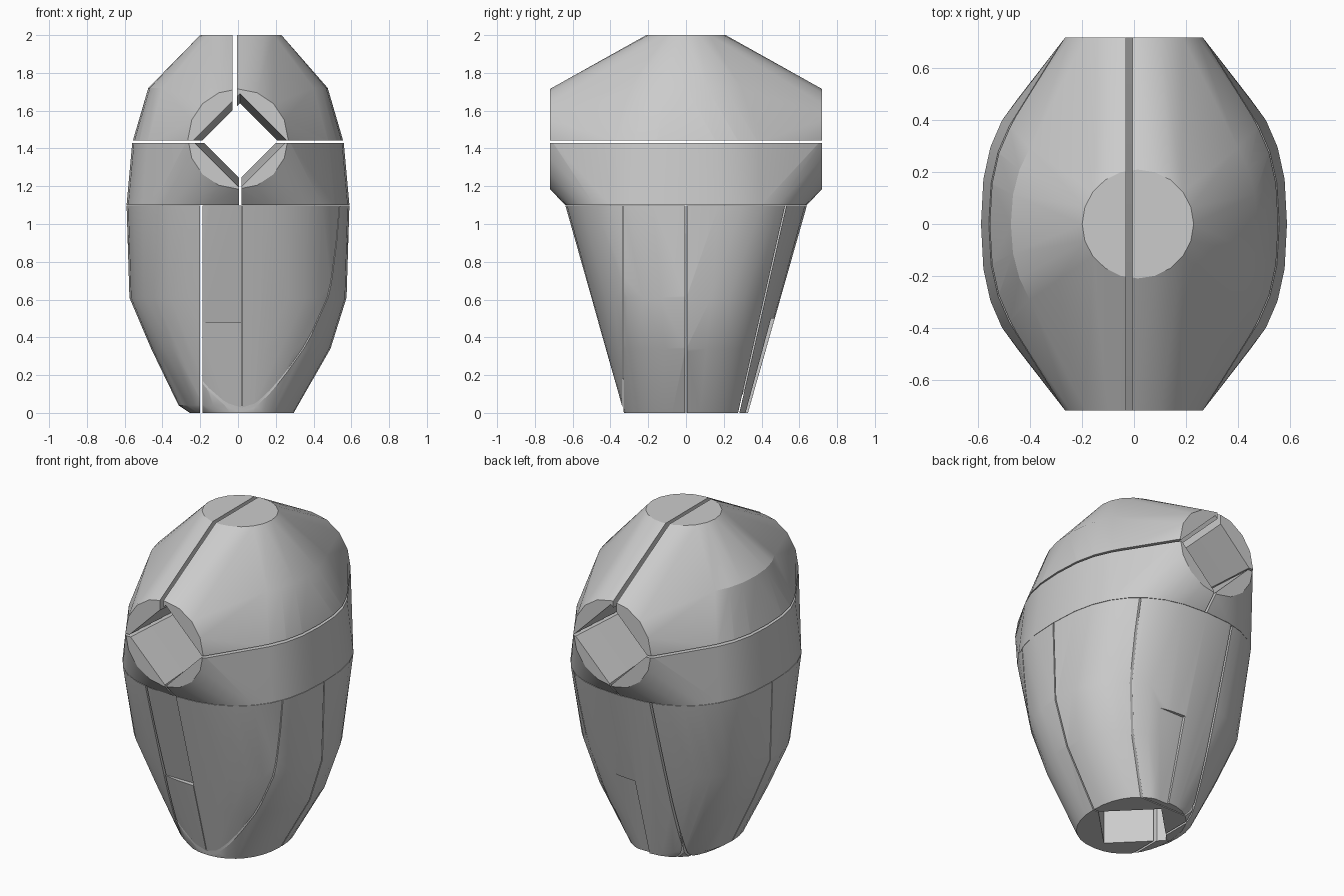
import bpy, bmesh, math
from mathutils import Vector

if "Cube" in bpy.data.objects:
    bpy.data.objects.remove(bpy.data.objects["Cube"])

grey = bpy.data.materials.new("plain_grey")
grey.use_nodes = True
COLOR = (0.6, 0.6, 0.6, 1)
grey.diffuse_color = COLOR
grey.node_tree.nodes["Principled BSDF"].inputs["Base Color"].default_value = COLOR


def ring(z, rx, ry, power=2.0, cx=0.0, n=32):
    """Horizontal superellipse of points."""
    pts = []
    for i in range(n):
        c, s = math.cos(math.tau * i / n), math.sin(math.tau * i / n)
        pts.append((cx + math.copysign(abs(c) ** (2 / power), c) * rx,
                    math.copysign(abs(s) ** (2 / power), s) * ry, z))
    return pts


def disc_y(y, z, r, n=16):
    """Upright circle of points facing the y axis."""
    return [(r * math.cos(math.tau * i / n), y, z + r * math.sin(math.tau * i / n))
            for i in range(n)]


def make_object(name, bm):
    bmesh.ops.recalc_face_normals(bm, faces=bm.faces)
    mesh = bpy.data.meshes.new(name)
    bm.to_mesh(mesh)
    bm.free()
    obj = bpy.data.objects.new(name, mesh)
    bpy.context.collection.objects.link(obj)
    return obj


def hull_piece(name, points, planes):
    """Convex hull trimmed by planes; the side the normal points to is removed."""
    bm = bmesh.new()
    for p in points:
        bm.verts.new(p)
    res = bmesh.ops.convex_hull(bm, input=bm.verts)
    junk = set(res["geom_interior"]) | set(res["geom_unused"])
    bmesh.ops.delete(bm, geom=[g for g in junk if isinstance(g, bmesh.types.BMVert)],
                     context='VERTS')
    for co, no in planes:
        geom = bm.verts[:] + bm.edges[:] + bm.faces[:]
        cut = bmesh.ops.bisect_plane(bm, geom=geom, dist=1e-5, plane_co=co,
                                     plane_no=no, clear_outer=True)
        edges = [g for g in cut["geom_cut"] if isinstance(g, bmesh.types.BMEdge)]
        bmesh.ops.holes_fill(bm, edges=edges)
    obj = make_object(name, bm)
    obj.data.materials.append(grey)
    return obj


def loft_cutter(name, sections):
    """Closed solid through matching sections, used only for cutting."""
    bm = bmesh.new()
    loops = [[bm.verts.new(p) for p in sec] for sec in sections]
    n = len(loops[0])
    for a, b in zip(loops, loops[1:]):
        for i in range(n):
            j = (i + 1) % n
            bm.faces.new((a[i], a[j], b[j], b[i]))
    bm.faces.new(loops[0])
    bm.faces.new(loops[-1])
    obj = make_object(name, bm)
    obj.hide_render = True
    return obj


def finish(obj, cutters):
    """Cut the part, then smooth its gentle edges."""
    bpy.ops.object.select_all(action='DESELECT')
    obj.select_set(True)
    bpy.context.view_layer.objects.active = obj
    for c in cutters:
        mod = obj.modifiers.new("cut", 'BOOLEAN')
        mod.object = c
        mod.operation = 'DIFFERENCE'
        mod.solver = 'EXACT'
        bpy.ops.object.modifier_apply(modifier=mod.name)
    bpy.ops.object.shade_smooth_by_angle(angle=math.radians(25))


X, Y, Z = Vector((1, 0, 0)), Vector((0, 1, 0)), Vector((0, 0, 1))


def below(axis, v):
    return (axis * v, axis)


def above(axis, v):
    return (axis * v, -axis)


# Cutters: diamond tunnel, diamond shaft and two shallow recesses
tunnel = loft_cutter("tunnel_cutter", [
    [(0.01 + r * a, y, 1.44 + r * b) for a, b in ((1, 0), (0, 1), (-1, 0), (0, -1))]
    for y, r in ((-0.76, 0.253), (0, 0.2), (0.76, 0.253))])
shaft = loft_cutter("shaft_cutter", [
    [(0.01 + 0.25 * a, 0.25 * b, z) for a, b in ((1, 0), (0, 1), (-1, 0), (0, -1))]
    for z in (-0.1, 0.95)])
front_recess = loft_cutter("front_recess_cutter", [
    [(x, -0.632, 1.1), (x, -0.435, 0.48), (x, -0.75, 0.48), (x, -0.75, 1.1)]
    for x in (-0.25, 0.02)])
back_recess = loft_cutter("back_recess_cutter", [
    [(x, 0.45, 0.5), (x, 0.315, 0.0), (x, 0.6, 0.0), (x, 0.6, 0.5)]
    for x in (0.02, 0.27)])

# Upper shell: cap and band, each in two halves
upper = (ring(2.0, 0.215, 0.21, cx=0.015, n=20)
         + disc_y(-0.72, 1.45, 0.265) + disc_y(0.72, 1.45, 0.265)
         + ring(1.1, 0.59, 0.64, 2.5) + ring(1.43, 0.56, 0.62, 2.4)
         + ring(1.72, 0.475, 0.5, 2.2))
cap, band = above(Z, 1.443), below(Z, 1.43)
for name, planes in (
        ("cap_left", [cap, above(X, -0.006)]),
        ("cap_right", [cap, below(X, -0.03)]),
        ("band_left", [band, above(X, 0.018)]),
        ("band_right", [band, below(X, 0.004)])):
    finish(hull_piece(name, upper, planes), [tunnel])

# Lower shell: tapering body split into panels by narrow gaps
lower = (ring(1.098, 0.59, 0.64, 2.5) + ring(0.61, 0.575, 0.495, 2.5)
         + ring(0.34, 0.475, 0.42, 2.4, cx=0.015)
         + ring(0.04, 0.315, 0.335, 2.2) + ring(0.0, 0.275, 0.328, 2.2, cx=0.02))
main, side = above(X, -0.187), below(X, -0.2)
slant = Vector((0, 0.97, -0.22)).normalized()
seam = Vector((0, 0.525, 1.1))
parts = (
    ("front_panel_left", [main, below(Y, -0.336), above(X, 0.022)], []),
    ("front_panel_center", [main, below(Y, -0.336), below(X, 0.018)], [front_recess]),
    ("side_panel_front", [main, above(Y, -0.33), below(Y, -0.004)], [front_recess, shaft]),
    ("side_panel_back", [main, above(Y, 0.004), (seam, slant)], [shaft, back_recess]),
    ("back_panel", [main, (seam + Y * 0.007, -slant)], [back_recess]),
    ("right_panel_front", [side, below(Y, -0.003)], [shaft]),
    ("right_panel_back", [side, above(Y, 0.003)], [shaft]))
for name, planes, cutters in parts:
    finish(hull_piece(name, lower, planes), cutters)

for c in (tunnel, shaft, front_recess, back_recess):
    bpy.data.objects.remove(c)
